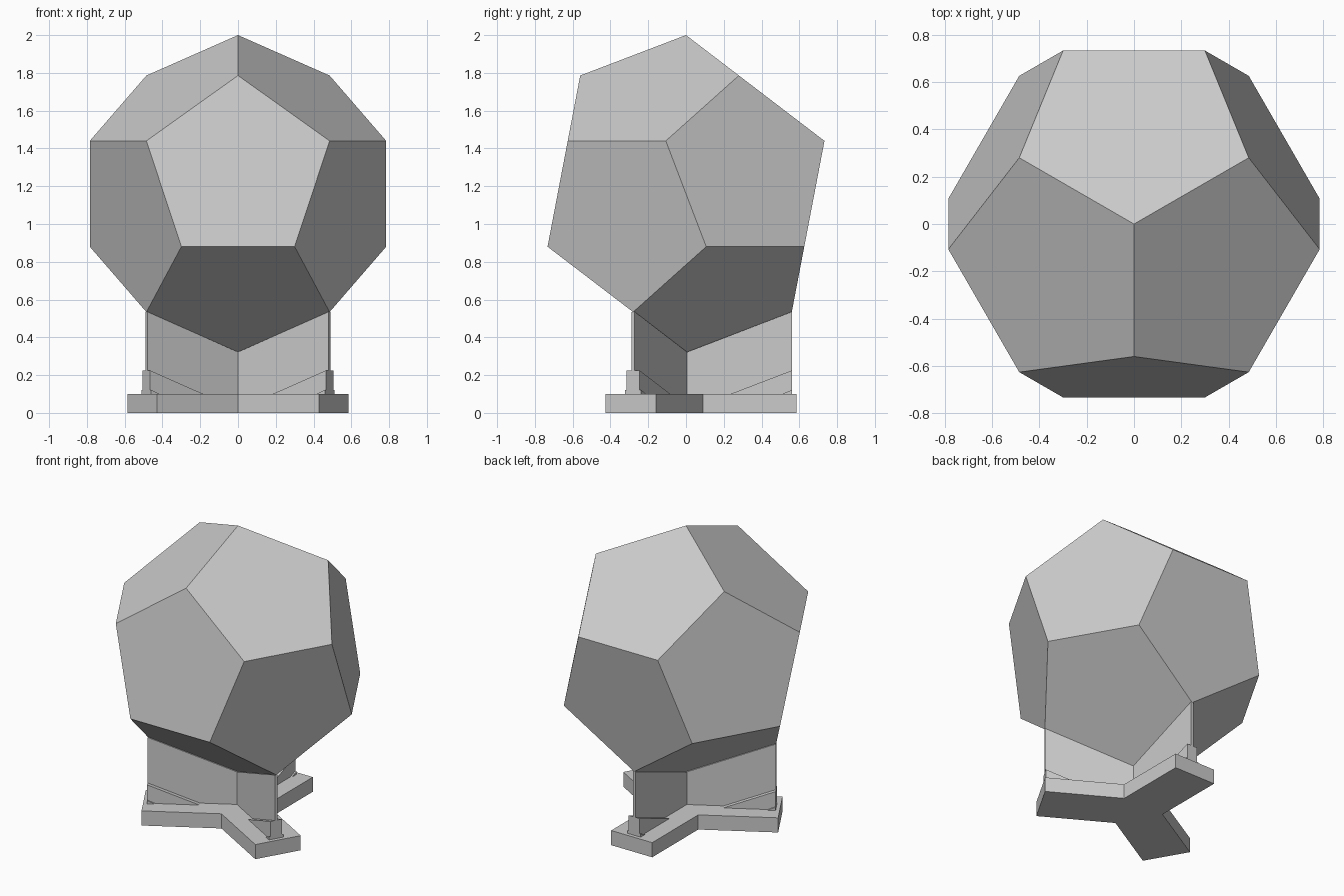
import bpy, bmesh, math
from mathutils import Vector, Matrix

cube = bpy.data.objects.get("Cube")
if cube:
    bpy.data.objects.remove(cube, do_unlink=True)

RADIUS, CENTRE = 0.84, 1.16
ARMS = [math.radians(a) for a in (90, 210, 330)]

grey = bpy.data.materials.new("plain grey")
grey.use_nodes = True
grey.diffuse_color = (0.6, 0.6, 0.6, 1)
grey.node_tree.nodes["Principled BSDF"].inputs["Base Color"].default_value = (0.6, 0.6, 0.6, 1)


def finish(name, bm):
    bmesh.ops.recalc_face_normals(bm, faces=bm.faces)
    mesh = bpy.data.meshes.new(name)
    bm.to_mesh(mesh)
    bm.free()
    mesh.materials.append(grey)
    obj = bpy.data.objects.new(name, mesh)
    bpy.context.collection.objects.link(obj)
    return obj


def extrude(bm, points, offset):
    """Prism from an outline, pushed along offset."""
    face = bm.faces.new([bm.verts.new(p) for p in points])
    top = bmesh.ops.extrude_face_region(bm, geom=[face], use_keep_orig=True)
    verts = [v for v in top["geom"] if isinstance(v, bmesh.types.BMVert)]
    bmesh.ops.translate(bm, verts=verts, vec=offset)


def radial_plate(name, angle, profile, width):
    """Upright plate along an arm, profile given as (distance, height)."""
    bm = bmesh.new()
    extrude(bm, [(r, -width / 2, z) for r, z in profile], (0, width, 0))
    bm.transform(Matrix.Rotation(angle, 4, "Z"))
    return finish(name, bm)


# Twelve-sided ball standing on one corner
phi = (1 + math.sqrt(5)) / 2
corners = [Vector((x, y, z)) for x in (-1, 1) for y in (-1, 1) for z in (-1, 1)]
for a in (-1 / phi, 1 / phi):
    for b in (-phi, phi):
        corners += [Vector((0, a, b)), Vector((a, b, 0)), Vector((b, 0, a))]
tip = Vector((1, 1, 1)).rotation_difference(Vector((0, 0, 1))).to_matrix()
near = tip @ Vector((0, 1 / phi, phi))
spin = Matrix.Rotation(-math.pi / 2 - math.atan2(near.y, near.x), 3, "Z")
bm = bmesh.new()
for c in corners:
    bm.verts.new(spin @ tip @ c * (RADIUS / math.sqrt(3)) + Vector((0, 0, CENTRE)))
bmesh.ops.convex_hull(bm, input=bm.verts)
bmesh.ops.dissolve_limit(bm, angle_limit=0.02, verts=bm.verts, edges=bm.edges)
finish("ball", bm)

# Three-armed base plate
LENGTH, HALF, THICK = 0.586, 0.155, 0.1
outline = []
for a in ARMS:
    along = Vector((math.cos(a), math.sin(a), 0))
    side = Vector((-along.y, along.x, 0))
    outline += [along * LENGTH - side * HALF, along * LENGTH + side * HALF]
    inner = a + math.pi / 3
    outline.append(Vector((math.cos(inner), math.sin(inner), 0)) * HALF / math.sin(math.pi / 3))
bm = bmesh.new()
extrude(bm, outline, (0, 0, THICK))
finish("base", bm)

# Upright fins and their wedge-shaped feet
for i, a in enumerate(ARMS, 1):
    radial_plate(f"fin_{i}", a, [(0, 0.09), (0.56, 0.09), (0.56, 0.535), (0, 0.32)], 0.02)
    radial_plate(f"brace_{i}", a, [(0.235, 0.1), (0.561, 0.1), (0.561, 0.225)], 0.08)
    radial_plate(f"foot_{i}", a, [(0.51, 0.1), (0.561, 0.1), (0.561, 0.122)], 0.1)
